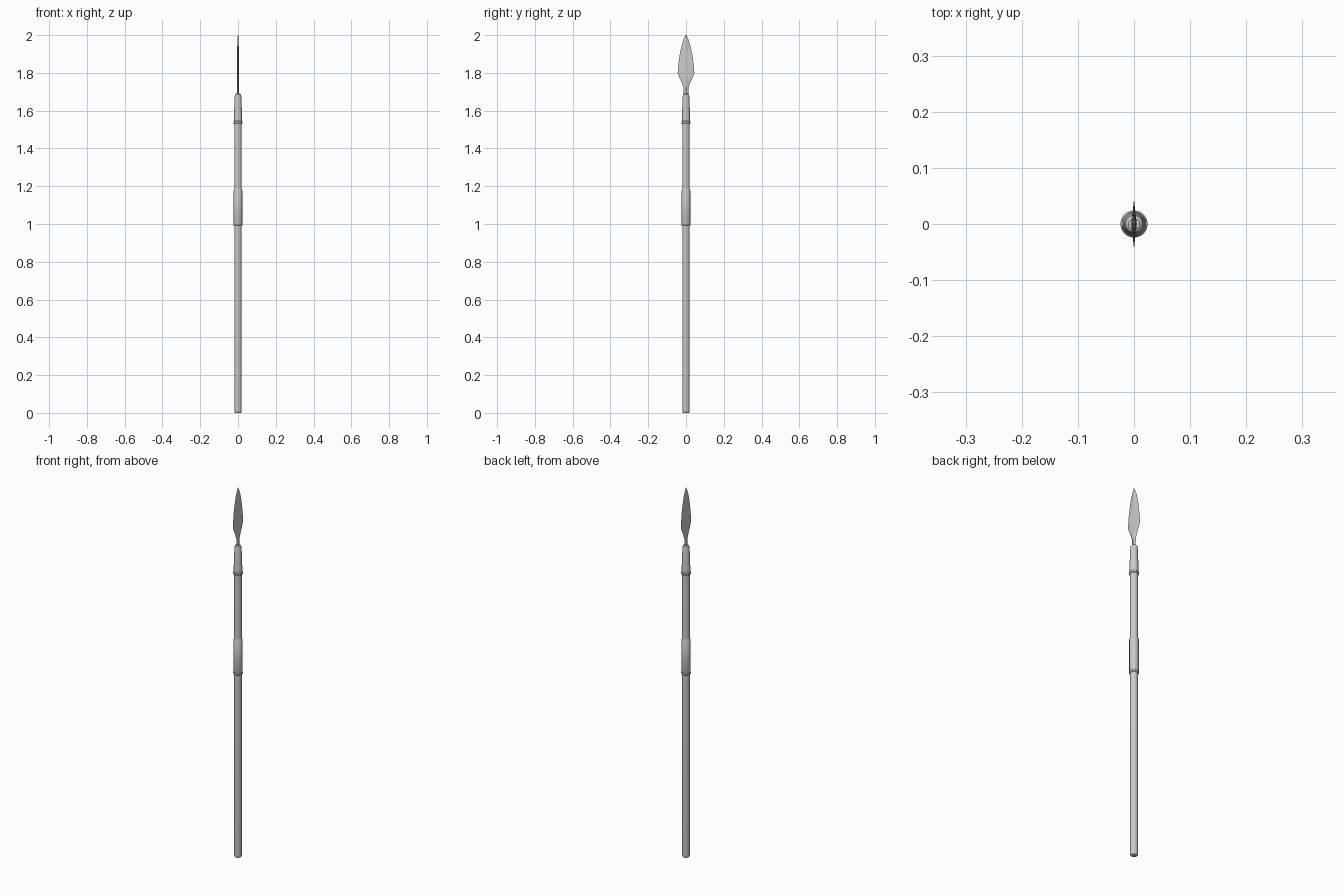
import bpy, bmesh, math

cube = bpy.data.objects.get("Cube")
if cube:
    bpy.data.objects.remove(cube, do_unlink=True)

SIDES = 24


def skin(name, rings, angle):
    """Bridge equal-sized rings of points into one closed, shaded surface."""
    bm = bmesh.new()
    loops = [[bm.verts.new(p) for p in ring] for ring in rings]
    n = len(loops[0])
    for low, high in zip(loops, loops[1:]):
        for i in range(n):
            j = (i + 1) % n
            bm.faces.new((low[i], low[j], high[j], high[i]))
    bm.faces.new(loops[0][::-1])
    bm.faces.new(loops[-1])
    bmesh.ops.remove_doubles(bm, verts=bm.verts, dist=0.00005)
    bmesh.ops.recalc_face_normals(bm, faces=bm.faces)
    mesh = bpy.data.meshes.new(name)
    bm.to_mesh(mesh)
    bm.free()
    obj = bpy.data.objects.new(name, mesh)
    bpy.context.collection.objects.link(obj)
    bpy.ops.object.select_all(action='DESELECT')
    obj.select_set(True)
    bpy.context.view_layer.objects.active = obj
    bpy.ops.object.shade_smooth_by_angle(angle=math.radians(angle))
    return obj


def turned(name, profile):
    """Revolve (radius, height) points around the upright axis."""
    turns = [math.tau * i / SIDES for i in range(SIDES)]
    return skin(name, [[(r * math.cos(a), r * math.sin(a), z) for a in turns]
                       for r, z in profile], 35)


def band(name, z, radius, height):
    """Narrow rounded collar."""
    h = height / 2
    return turned(name, [(radius * 0.88, z - h), (radius, z - h / 2),
                         (radius, z + h / 2), (radius * 0.88, z + h)])


# Shaft with a softened butt
turned("shaft", [(0.015, 0), (0.0185, 0.005), (0.0195, 0.012), (0.0195, 1.56)])

# Hand grip and its lower collar
turned("grip", [(0.019, 0.994), (0.0225, 1.0), (0.0225, 1.178), (0.019, 1.186)])
band("grip_collar", 0.998, 0.0238, 0.014)

# Socket that holds the blade, with a collar at its mouth
turned("socket", [(0.0195, 1.53), (0.0220, 1.535), (0.0215, 1.56), (0.0195, 1.63),
                  (0.0175, 1.675), (0.0150, 1.686), (0.0100, 1.690)])
band("socket_collar", 1.538, 0.0242, 0.014)

# Leaf blade with a central ridge: height, half width, half thickness
outline = [(1.64, 0.013, 0.005), (1.70, 0.0125, 0.005), (1.725, 0.0145, 0.005),
           (1.75, 0.023, 0.005), (1.775, 0.035, 0.005), (1.80, 0.044, 0.005),
           (1.84, 0.041, 0.005), (1.88, 0.036, 0.0047), (1.92, 0.029, 0.0043),
           (1.96, 0.019, 0.0037), (1.985, 0.0095, 0.003), (2.0, 0.001, 0.001)]
skin("blade", [[(t, 0, z), (0, w, z), (-t, 0, z), (0, -w, z)]
               for z, w, t in outline], 15)
